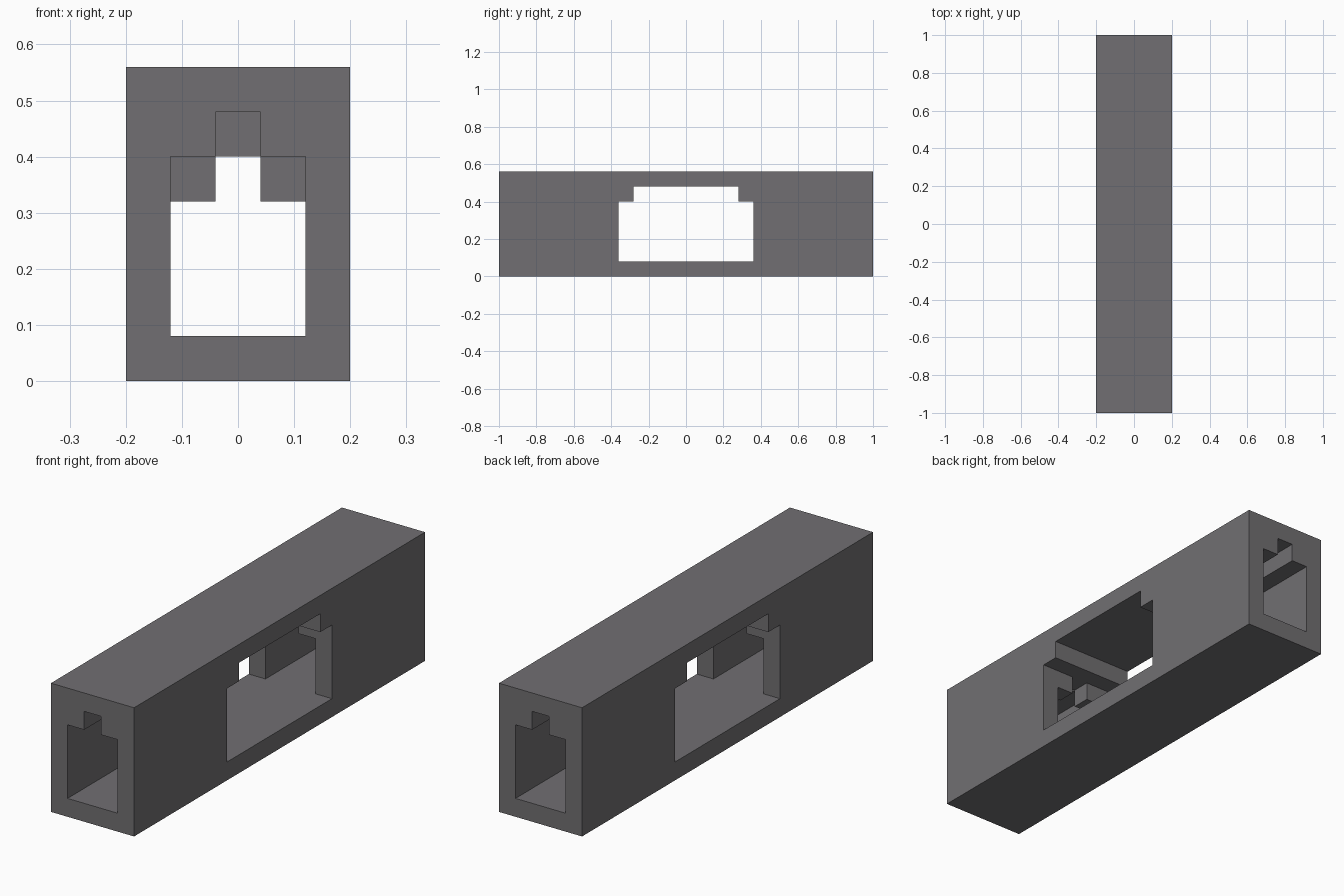
import bpy, bmesh
from mathutils import Vector

cube = bpy.data.objects.get("Cube")
if cube:
    bpy.data.objects.remove(cube, do_unlink=True)

grey = bpy.data.materials.new("warm_grey")
grey.use_nodes = True
colour = (0.165, 0.159, 0.168, 1)
grey.diffuse_color = colour
grey.node_tree.nodes["Principled BSDF"].inputs["Base Color"].default_value = colour


def prism(name, outline, start, end, place):
    """Extrude a flat outline from start to end; place maps (u, v, depth) to xyz."""
    bm = bmesh.new()
    face = bm.faces.new([bm.verts.new(place(u, v, start)) for u, v in outline])
    moved = bmesh.ops.extrude_face_region(bm, geom=[face])["geom"]
    shift = Vector(place(0, 0, end)) - Vector(place(0, 0, start))
    bmesh.ops.translate(bm, vec=shift,
                        verts=[v for v in moved if isinstance(v, bmesh.types.BMVert)])
    bmesh.ops.recalc_face_normals(bm, faces=bm.faces)
    mesh = bpy.data.meshes.new(name)
    bm.to_mesh(mesh)
    bm.free()
    mesh.materials.append(grey)
    obj = bpy.data.objects.new(name, mesh)
    bpy.context.collection.objects.link(obj)
    return obj


def stepped(half, inner, base, shoulder, top):
    """Symmetric outline with a narrower raised middle."""
    side = [(half, base), (half, shoulder), (inner, shoulder), (inner, top)]
    return side + [(-u, v) for u, v in reversed(side)]


def along_y(u, v, d):
    return (u, d, v)


def along_x(u, v, d):
    return (d, u, v)


# Solid beam
beam = prism("hollow_beam", [(-0.2, 0), (0.2, 0), (0.2, 0.56), (-0.2, 0.56)], -1, 1, along_y)

# Side window, low inner passage, and taller passage at each end
low, high = stepped(0.12, 0.04, 0.08, 0.32, 0.4), stepped(0.12, 0.04, 0.08, 0.4, 0.48)
cutters = [
    prism("window_cutter", stepped(0.36, 0.28, 0.08, 0.4, 0.48), -0.3, 0.3, along_x),
    prism("passage_cutter", low, -0.6, 0.6, along_y),
    prism("front_end_cutter", high, -1.1, -0.44, along_y),
    prism("back_end_cutter", high, 0.44, 1.1, along_y),
]
for cutter in cutters:
    cutter.hide_render = True
    cutter.hide_viewport = True
    cutter.display_type = 'WIRE'
    cut = beam.modifiers.new(cutter.name, 'BOOLEAN')
    cut.operation = 'DIFFERENCE'
    cut.solver = 'EXACT'
    cut.object = cutter
